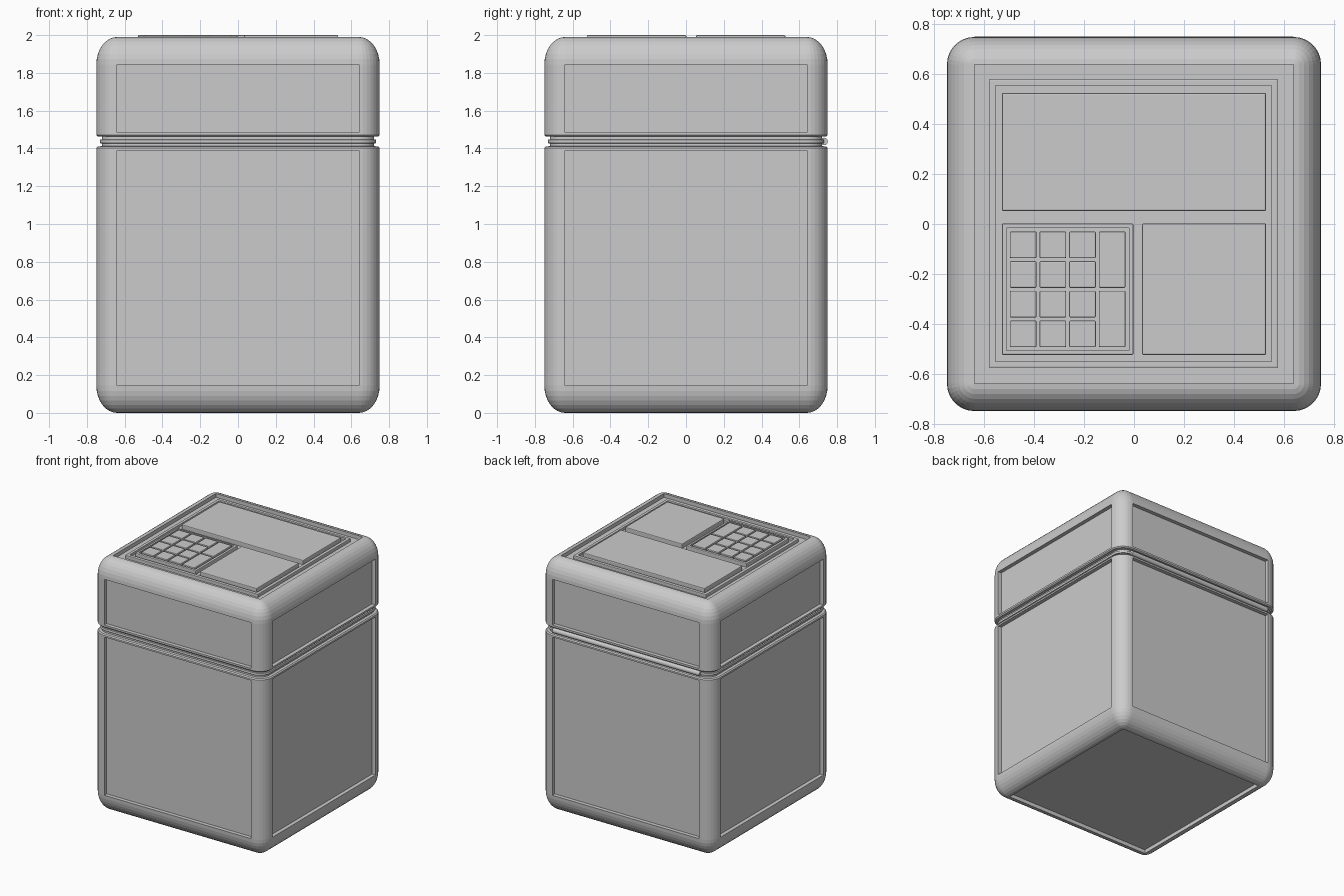
import bpy, bmesh
from math import sin, cos, pi, radians
from mathutils import Vector

if "Cube" in bpy.data.objects:
    bpy.data.objects.remove(bpy.data.objects["Cube"], do_unlink=True)

grey = bpy.data.materials.new("plain_grey")
grey.use_nodes = True
grey.diffuse_color = (0.6, 0.6, 0.6, 1)
grey.node_tree.nodes["Principled BSDF"].inputs["Base Color"].default_value = (0.6, 0.6, 0.6, 1)

FLAT, ROUND, RISE, STEPS = 0.64, 0.11, 0.145, 8
TOP, DEPTH = 1.99, 0.03


def finish(bm, name):
    bmesh.ops.recalc_face_normals(bm, faces=bm.faces)
    mesh = bpy.data.meshes.new(name)
    bm.to_mesh(mesh)
    bm.free()
    mesh.materials.append(grey)
    obj = bpy.data.objects.new(name, mesh)
    bpy.context.collection.objects.link(obj)
    return obj


def section(bm, radius, z):
    """Rounded square ring with corners centred on the flat panel's corners."""
    ring = []
    for k, (sx, sy) in enumerate([(1, 1), (-1, 1), (-1, -1), (1, -1)]):
        for i in range(STEPS + 1):
            a = (k + i / STEPS) * pi / 2
            ring.append(bm.verts.new((sx * FLAT + radius * cos(a), sy * FLAT + radius * sin(a), z)))
    return ring


def shell(name, profile, panel_cap=None):
    """Loft rounded squares through (radius, z), then sink the flat panels."""
    bm = bmesh.new()
    rings = [section(bm, r, z) for r, z in profile]
    for low, high in zip(rings, rings[1:]):
        for i in range(len(low)):
            j = (i + 1) % len(low)
            bm.faces.new((low[i], low[j], high[j], high[i]))
    bm.faces.new(rings[0][::-1])
    bm.faces.new(rings[-1])
    bmesh.ops.remove_doubles(bm, verts=bm.verts, dist=0.0001)
    bmesh.ops.recalc_face_normals(bm, faces=bm.faces)
    if panel_cap is not None:
        panels = [f for f in bm.faces if f.calc_area() > 0.3 and
                  (abs(f.normal.z) < 0.1 or abs(f.calc_center_median().z - panel_cap) < 0.001)]
        for f in bmesh.ops.extrude_discrete_faces(bm, faces=panels)["faces"]:
            f.normal_update()
            bmesh.ops.translate(bm, verts=f.verts, vec=f.normal * -DEPTH)
    return finish(bm, name)


def plate(name, x, y, z, bevel=0.006, rim=0, sink=0):
    """Box with softened edges, optionally with a sunken tray in its top."""
    bm = bmesh.new()
    bmesh.ops.create_cube(bm, size=1)
    for v in bm.verts:
        v.co = Vector([(lo + hi) / 2 + c * (hi - lo) for c, (lo, hi) in zip(v.co, (x, y, z))])
    edges = [e for e in bm.edges if max(v.co.z for v in e.verts) > z[0] + 0.001]
    bmesh.ops.bevel(bm, geom=edges, offset=bevel, segments=2, profile=0.5, affect='EDGES')
    if rim:
        bm.normal_update()
        top = max((f for f in bm.faces if f.normal.z > 0.9), key=lambda f: f.calc_area())
        bmesh.ops.inset_region(bm, faces=[top], thickness=rim - bevel)
        floor = bmesh.ops.extrude_discrete_faces(bm, faces=[top])["faces"][0]
        bmesh.ops.translate(bm, verts=floor.verts, vec=(0, 0, -sink))
    return finish(bm, name)


# Body and lid with curved ends and a stepped groove between them
curve = [(ROUND * sin(i * pi / 2 / STEPS), RISE * (1 - cos(i * pi / 2 / STEPS)))
         for i in range(STEPS + 1)]
shell("body", curve + [(ROUND, 1.39), (ROUND, 1.403), (0.102, 1.411),
                       (0.08, 1.412), (0.08, 1.437)], 0)
shell("lid", [(0.08, 1.437), (0.08, 1.462), (0.102, 1.463), (ROUND, 1.471), (ROUND, 1.485)]
      + [(r, TOP - z) for r, z in reversed(curve)], TOP)

# Seal bead inside the groove
shell("seal", [(0.07, 1.424), (0.09, 1.428), (0.092, 1.437), (0.09, 1.446), (0.07, 1.45)])

# Hinge bar along the back
bpy.ops.mesh.primitive_cylinder_add(vertices=16, radius=0.02, depth=2 * FLAT,
                                    location=(0, 0.731, 1.437), rotation=(0, pi / 2, 0))
hinge = bpy.context.object
hinge.name = "hinge"
hinge.data.materials.append(grey)
bpy.ops.object.shade_smooth_by_angle(angle=radians(40))

# Top frame and the plates inside it
base = TOP - DEPTH - 0.005
plate("top_frame", (-0.58, 0.576), (-0.576, 0.58), (base, 1.986), 0.004, 0.032, 0.02)
plate("rear_plate", (-0.53, 0.53), (0.053, 0.526), (base, 2.0))
plate("right_front_plate", (0.032, 0.53), (-0.525, 0.002), (base, 2.0))
plate("keypad_tray", (-0.53, -0.002), (-0.525, 0.002), (base, 1.996), rim=0.024, sink=0.028)

# Keys: a square block of twelve and two tall keys at the side
PITCH, GAP, LEFT, LOW = 0.119, 0.006, -0.504, -0.5


def key(name, col, row, tall=1):
    x, y = LEFT + col * PITCH, LOW + row * PITCH
    plate(name, (x + GAP, x + PITCH - GAP), (y + GAP, y + tall * PITCH - GAP),
          (base, 2.0), 0.005)


for row in range(4):
    for col in range(3):
        key(f"key_{row}_{col}", col, row)
for row in (0, 2):
    key(f"tall_key_{row}", 3, row, 2)
